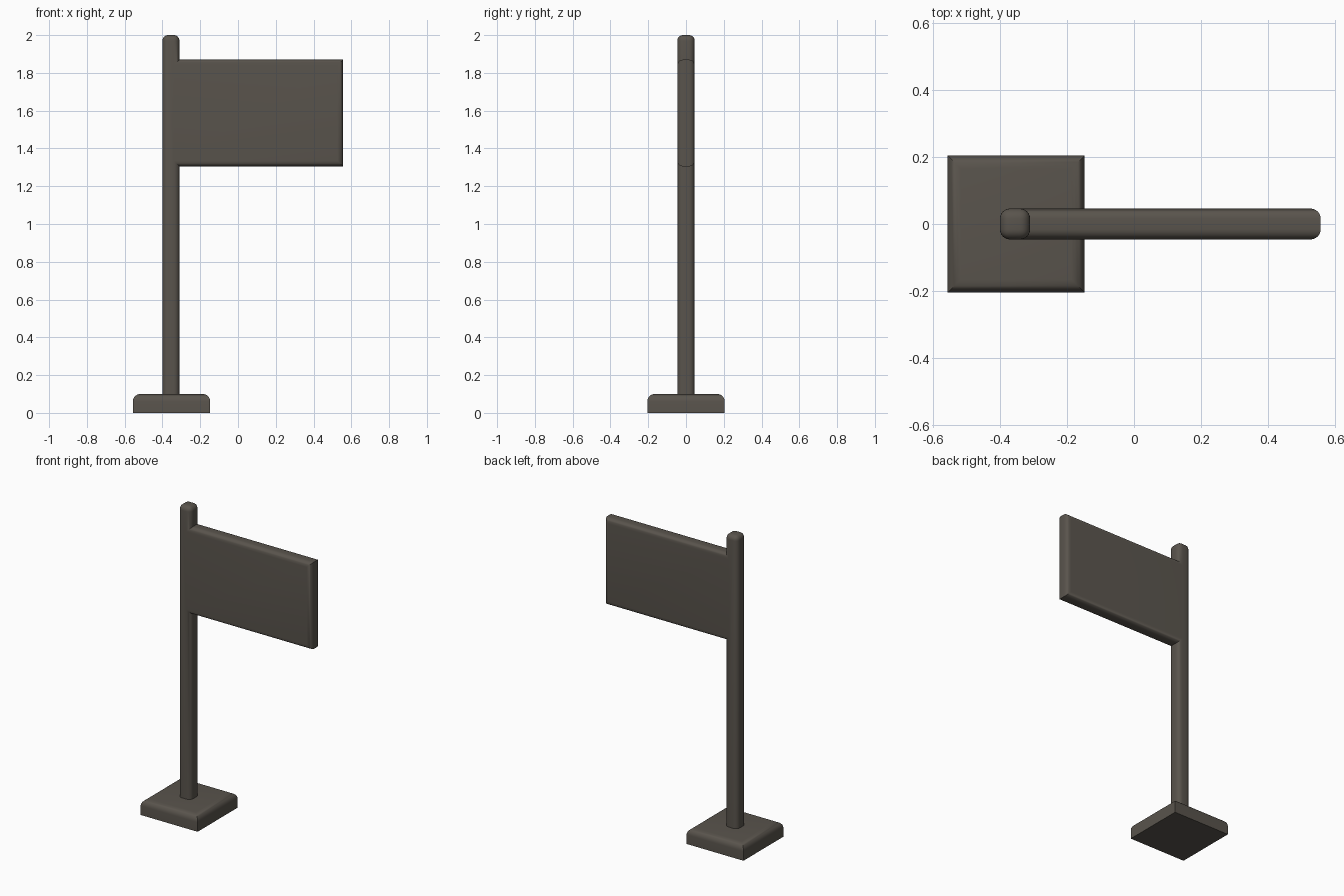
import bpy, bmesh, math
from mathutils import Vector

if "Cube" in bpy.data.objects:
    bpy.data.objects.remove(bpy.data.objects["Cube"])

mat = bpy.data.materials.new("dark_metal")
mat.diffuse_color = (0.10, 0.088, 0.073, 1)
mat.use_nodes = True
mat.node_tree.nodes["Principled BSDF"].inputs["Base Color"].default_value = mat.diffuse_color


def extruded(name, profile, depth, radius, segments, pick):
    """Extrude an x-z outline along y and round the edges chosen by pick."""
    bm = bmesh.new()
    front = bm.faces.new([bm.verts.new((x, -depth / 2, z)) for x, z in profile])
    ext = bmesh.ops.extrude_face_region(bm, geom=[front], use_keep_orig=True)
    bmesh.ops.translate(bm, vec=(0, depth, 0),
                        verts=[v for v in ext["geom"] if isinstance(v, bmesh.types.BMVert)])
    bmesh.ops.recalc_face_normals(bm, faces=bm.faces)
    bmesh.ops.bevel(bm, geom=[e for e in bm.edges if pick(e)], offset=radius,
                    offset_type='OFFSET', segments=segments, profile=0.5,
                    affect='EDGES', clamp_overlap=True)
    bmesh.ops.recalc_face_normals(bm, faces=bm.faces)
    me = bpy.data.meshes.new(name)
    bm.to_mesh(me)
    bm.free()
    me.materials.append(mat)
    ob = bpy.data.objects.new(name, me)
    bpy.context.collection.objects.link(ob)
    bpy.ops.object.select_all(action='DESELECT')
    ob.select_set(True)
    bpy.context.view_layer.objects.active = ob
    bpy.ops.object.shade_smooth_by_angle(angle=math.radians(35))
    return ob


def ends(e):
    return e.verts[0].co, e.verts[1].co


def top_rim(e):
    a, b = ends(e)
    return min(a.z, b.z) > 0.09


def outline_and_pole_top(e):
    a, b = ends(e)
    if max(a.z, b.z) < 0.06:          # pole foot is hidden in the base
        return False
    along_y = abs(a.y - b.y) > 0.01
    return not along_y or a.z > 1.95


# Square foot with rounded upper rim
extruded("base", [(-0.557, 0), (-0.147, 0), (-0.147, 0.1), (-0.557, 0.1)],
         0.41, 0.04, 6, top_rim)

# Post and sign panel as one flush piece
extruded("post_and_panel",
         [(-0.40, 0.05), (-0.31, 0.05), (-0.31, 1.305), (0.557, 1.305),
          (0.557, 1.87), (-0.31, 1.87), (-0.31, 2.0), (-0.40, 2.0)],
         0.092, 0.03, 6, outline_and_pole_top)
